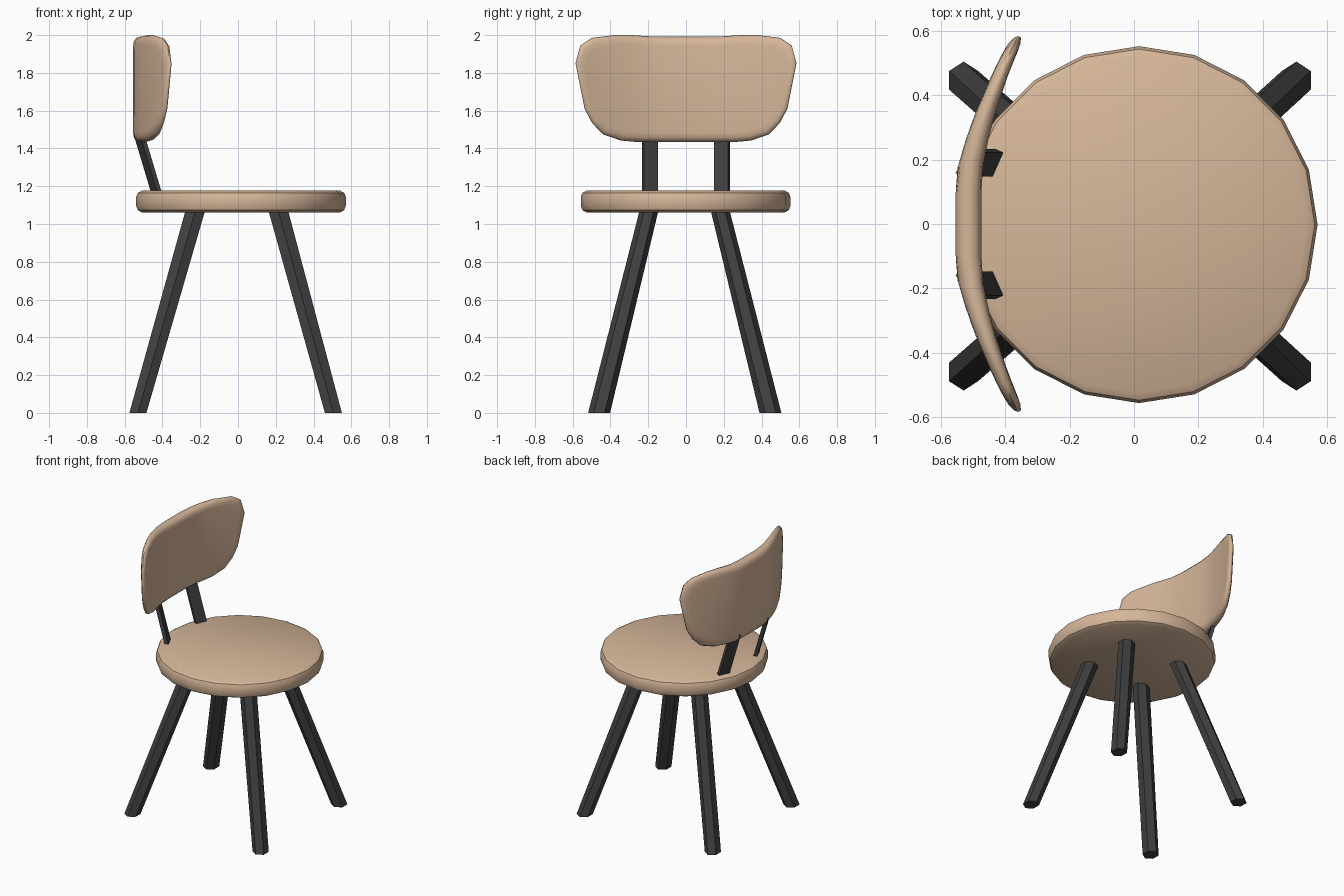
import bpy, bmesh, math

if "Cube" in bpy.data.objects:
    bpy.data.objects.remove(bpy.data.objects["Cube"])


def material(name, rgb):
    m = bpy.data.materials.new(name)
    m.diffuse_color = (*rgb, 1)
    m.use_nodes = True
    m.node_tree.nodes["Principled BSDF"].inputs["Base Color"].default_value = m.diffuse_color
    return m


WOOD = material("light wood", (0.67, 0.47, 0.32))
DARK = material("dark metal", (0.05, 0.05, 0.05))


def make(name, verts, faces, mat, angle=30):
    me = bpy.data.meshes.new(name)
    bm = bmesh.new()
    vs = [bm.verts.new(v) for v in verts]
    for f in faces:
        bm.faces.new([vs[i] for i in f])
    bmesh.ops.recalc_face_normals(bm, faces=bm.faces)
    bm.to_mesh(me)
    bm.free()
    me.materials.append(mat)
    ob = bpy.data.objects.new(name, me)
    bpy.context.collection.objects.link(ob)
    bpy.ops.object.select_all(action='DESELECT')
    ob.select_set(True)
    bpy.context.view_layer.objects.active = ob
    bpy.ops.object.shade_smooth_by_angle(angle=math.radians(angle))
    return ob


def bridge(rings, n):
    """Quads between consecutive closed rings of n points."""
    return [(r * n + i, r * n + (i + 1) % n, (r + 1) * n + (i + 1) % n, (r + 1) * n + i)
            for r in range(rings - 1) for i in range(n)]


def loft(name, rings, mat, angle=30):
    n = len(rings[0])
    faces = bridge(len(rings), n)
    faces += [tuple(range(n)), tuple(range((len(rings) - 1) * n, len(rings) * n))]
    return make(name, [p for r in rings for p in r], faces, mat, angle)


def ring(cx, cy, z, rx, ry, n, start=0.0):
    return [(cx + rx * math.cos(start + math.tau * i / n),
             cy + ry * math.sin(start + math.tau * i / n), z) for i in range(n)]


# Seat: 20-sided disc with a rounded rim
profile = [(0.522, 1.06), (0.546, 1.073), (0.555, 1.096),
           (0.555, 1.144), (0.546, 1.165), (0.522, 1.178)]
loft("seat", [ring(0.016, -0.002, z, r, r, 20) for r, z in profile], WOOD, 32)

# Splayed six-sided legs, cut level at the floor
for sx, xs in (("left", (-0.53, -0.225)), ("right", (0.505, 0.212))):
    for sy, ys in (("front", (-0.46, -0.195)), ("back", (0.447, 0.18))):
        loft(f"{sy}_{sx}_leg",
             [ring(xs[0], ys[0], 0, 0.052, 0.058, 6, math.pi / 6),
              ring(xs[1], ys[1], 1.075, 0.06, 0.05, 6, math.pi / 6)], DARK)

# Flat angled bars that carry the backrest
for side, s in (("front", -1), ("back", 1)):
    rings = []
    for z in (1.15, 1.48):
        cx, cy = -0.436 - 0.3 * (z - 1.18), s * 0.19
        a = math.radians(24)
        u = (math.sin(a) * 0.041, s * math.cos(a) * 0.041)
        v = (math.cos(a) * 0.013, -s * math.sin(a) * 0.013)
        rings.append([(cx + i * u[0] + j * v[0], cy + i * u[1] + j * v[1], z)
                      for i, j in ((1, 1), (1, -1), (-1, -1), (-1, 1))])
    loft(f"{side}_backrest_support", rings, DARK)

# Backrest: rounded outline, bent round the sitter and thinner at its ends
top = [(0, 1.992), (0.1, 1.992), (0.2, 1.994), (0.29, 2.0), (0.38, 2.0),
       (0.5, 1.985), (0.56, 1.945), (0.585, 1.85)]
low = [(0, 1.433), (0.1, 1.433), (0.19, 1.434), (0.27, 1.435), (0.345, 1.442),
       (0.44, 1.475), (0.497, 1.535), (0.537, 1.61)]
full_top = [(-y, z) for y, z in reversed(top[1:])] + top
full_low = [(-y, z) for y, z in reversed(low[1:])] + low
outline = full_top + full_low[::-1]
N, C = len(outline), len(full_top)


def bend(y, t):
    u = max(0, abs(y) - 0.15)
    return -0.515 + 0.2 * u + 0.36 * u * u + t * (1 - 1.15 * u)


verts = []
layers = [(0.05, -0.04), (0.024, -0.036), (0.006, -0.022), (0, 0),
          (0.006, 0.022), (0.024, 0.036), (0.05, 0.04)]
for inset, t in layers:
    for y, z in outline:
        yy, zz = y * (1 - inset / 0.585), 1.715 + (z - 1.715) * (1 - inset / 0.285)
        verts.append((bend(yy, t), yy, zz))
faces = bridge(len(layers), N)
for base in (0, (len(layers) - 1) * N):
    faces += [(base + i, base + i + 1, base + N - 2 - i, base + N - 1 - i) for i in range(C - 1)]
make("backrest", verts, faces, WOOD, 60)
